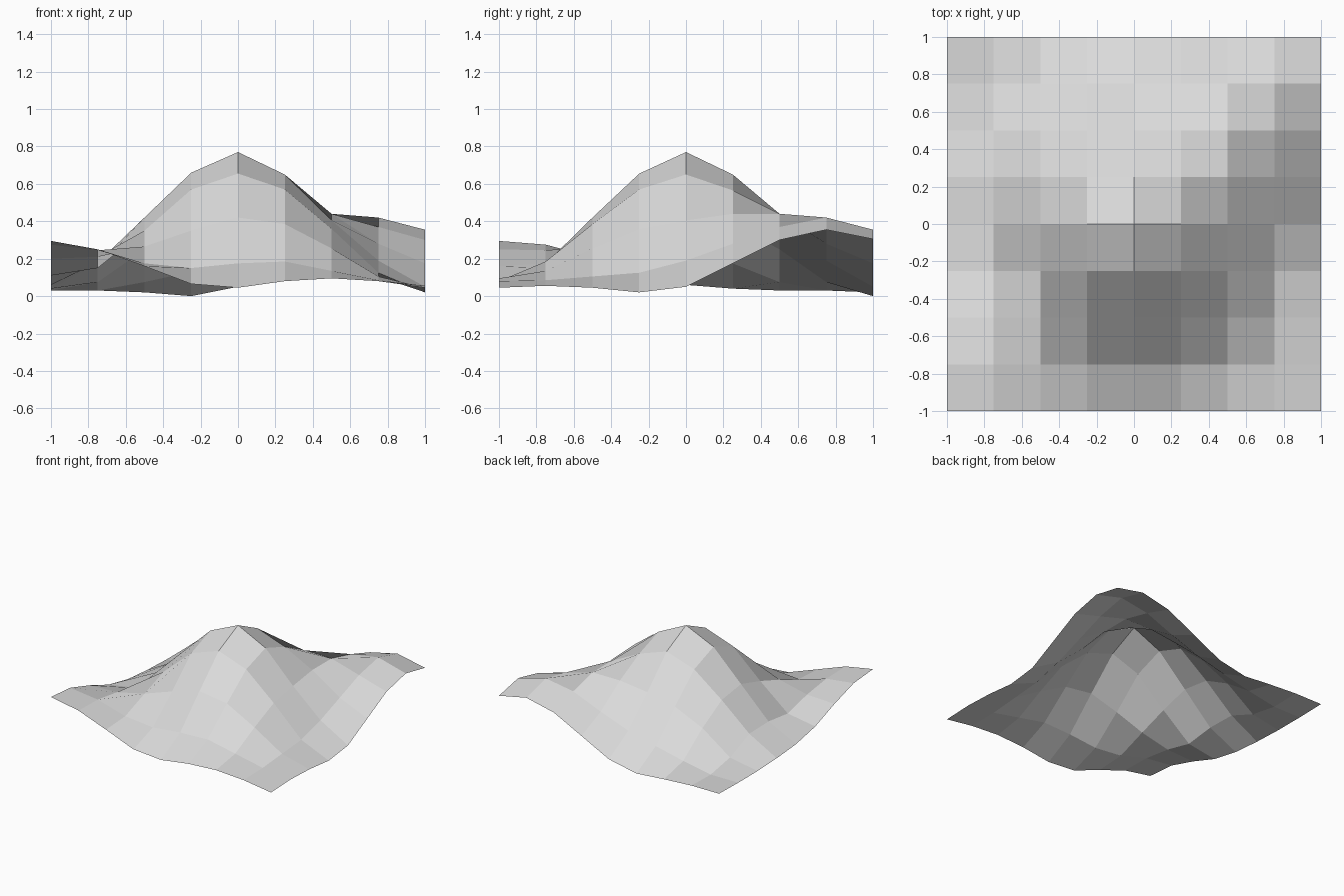
import bpy

# Terrain heights: one row per y from front (-1) to back (1), x from -1 to 1
HEIGHTS = (
    (.295, .25, .16, .065, .045, .08, .095, .08, .045),
    (.275, .245, .175, .15, .175, .185, .135, .085, .055),
    (.20, .21, .265, .35, .42, .385, .255, .105, .045),
    (.11, .15, .35, .57, .655, .57, .36, .125, .02),
    (.06, .18, .42, .66, .77, .65, .405, .19, .05),
    (.04, .175, .385, .57, .65, .565, .44, .28, .175),
    (.03, .075, .25, .36, .41, .44, .44, .37, .30),
    (.03, .03, .075, .13, .19, .28, .38, .42, .355),
    (.035, .035, .02, .0, .05, .175, .30, .355, .305),
)

# Flat grid lifted into a hill
bpy.ops.mesh.primitive_grid_add(x_subdivisions=8, y_subdivisions=8, size=2)
hill = bpy.context.object
hill.name = "hill_terrain"
for v in hill.data.vertices:
    col = round((v.co.x + 1) * 4)
    row = round((v.co.y + 1) * 4)
    v.co.z = HEIGHTS[row][col]

# Plain light grey, faceted faces
grey = bpy.data.materials.new("light grey")
grey.diffuse_color = (0.7, 0.7, 0.7, 1)
hill.data.materials.append(grey)
bpy.ops.object.shade_flat()
